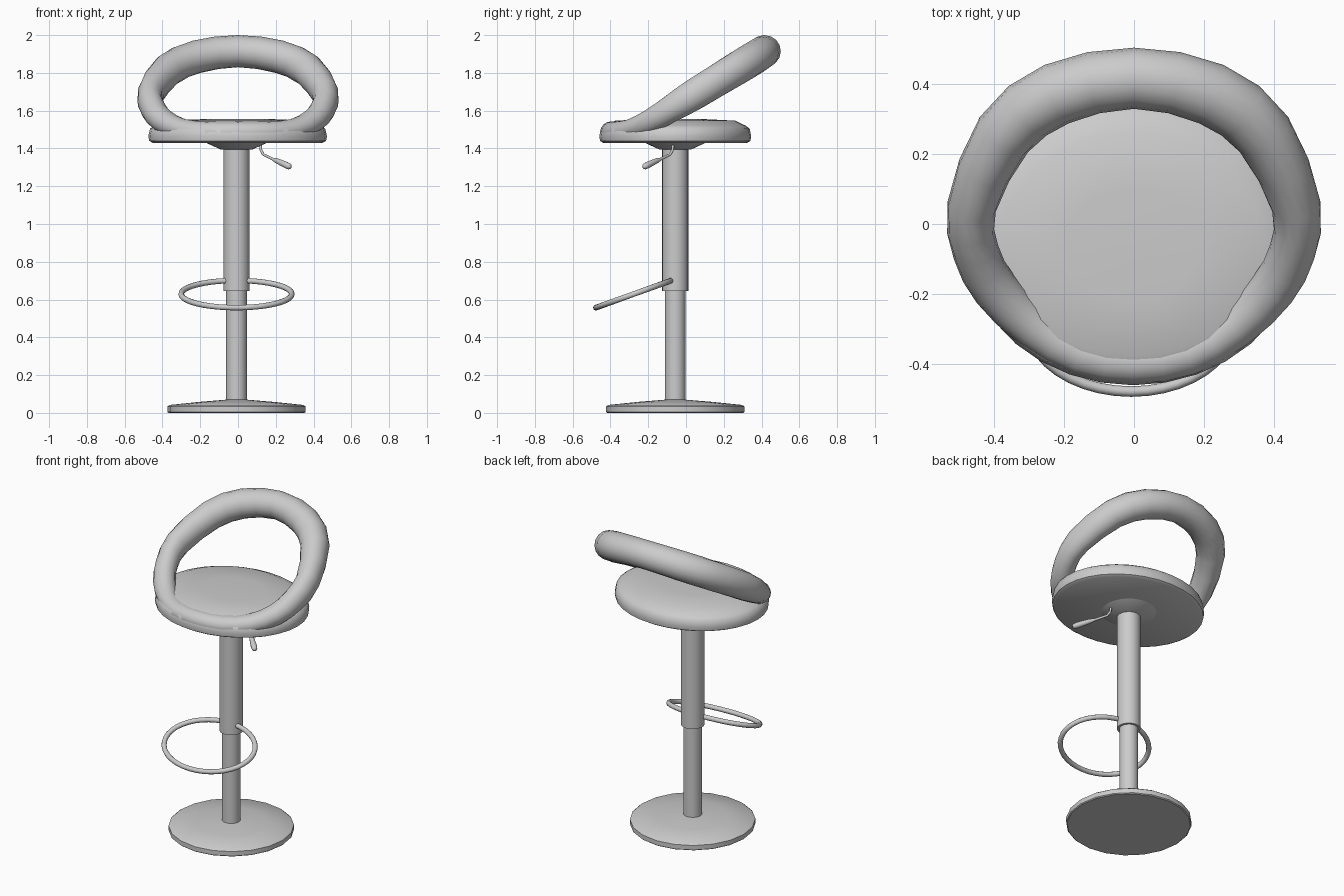
import bpy, bmesh
from math import sin, cos, pi
from mathutils import Vector

cube = bpy.data.objects.get("Cube")
if cube:
    bpy.data.objects.remove(cube, do_unlink=True)

grey = bpy.data.materials.new("light_grey")
grey.use_nodes = True
grey.diffuse_color = (0.6, 0.6, 0.6, 1)
grey.node_tree.nodes["Principled BSDF"].inputs["Base Color"].default_value = (0.6, 0.6, 0.6, 1)

CX, CY = -0.008, -0.057   # axis of the column


def finish(name, bm, angle):
    bmesh.ops.recalc_face_normals(bm, faces=bm.faces)
    mesh = bpy.data.meshes.new(name)
    bm.to_mesh(mesh)
    bm.free()
    mesh.materials.append(grey)
    obj = bpy.data.objects.new(name, mesh)
    bpy.context.collection.objects.link(obj)
    bpy.ops.object.select_all(action='DESELECT')
    obj.select_set(True)
    bpy.context.view_layer.objects.active = obj
    bpy.ops.object.shade_smooth_by_angle(angle=angle)
    return obj


def skin(name, rings, closed=False, angle=0.7):
    """Join rings of points with quads; cap the ends unless closed."""
    bm = bmesh.new()
    loops = [[bm.verts.new(p) for p in ring] for ring in rings]
    n = len(loops[0])
    pairs = list(zip(loops, loops[1:])) + ([(loops[-1], loops[0])] if closed else [])
    for a, b in pairs:
        for i in range(n):
            j = (i + 1) % n
            bm.faces.new((a[i], a[j], b[j], b[i]))
    if not closed:
        bm.faces.new(loops[0])
        bm.faces.new(loops[-1])
    return finish(name, bm, angle)


def lathe(name, profile, sides, scale=(1, 1), x=CX, angle=0.6):
    """Turn a (radius, z) profile about the column axis."""
    turn = [2 * pi * i / sides for i in range(sides)]
    return skin(name, [[(x + r * scale[0] * cos(a), CY + r * scale[1] * sin(a), z)
                        for a in turn] for r, z in profile], angle=angle)


def sweep(name, path, sides, up=(0, 0, 1), closed=False):
    """Sweep an ellipse along (x, y, z, side radius, up radius) points."""
    pts = [Vector(p[:3]) for p in path]
    count = len(pts)
    rings = []
    for k, p in enumerate(path):
        before = pts[(k - 1) % count] if closed else pts[max(k - 1, 0)]
        after = pts[(k + 1) % count] if closed else pts[min(k + 1, count - 1)]
        tangent = (after - before).normalized()
        side = tangent.cross(Vector(up)).normalized()
        top = side.cross(tangent)
        rings.append([pts[k] + side * (p[3] * cos(a)) + top * (p[4] * sin(a))
                      for a in (2 * pi * i / sides for i in range(sides))])
    return skin(name, rings, closed, angle=1.0)


def smooth_loop(path, steps):
    """Catmull-Rom subdivision of a closed path."""
    out, n = [], len(path)
    for k in range(n):
        a, b, c, d = (path[(k + o) % n] for o in (-1, 0, 1, 2))
        for s in range(steps):
            t = s / steps
            out.append([0.5 * (2 * q + (r - p) * t + (2 * p - 5 * q + 4 * r - w) * t * t
                               + (3 * q - p - 3 * r + w) * t ** 3)
                        for p, q, r, w in zip(a, b, c, d)])
    return out


# Base disc and telescopic column
lathe("base", [(0.36, 0), (0.366, 0.005), (0.366, 0.034), (0.355, 0.042),
               (0.2, 0.058), (0.055, 0.07)], 20)
lathe("lower_column", [(0.055, 0.06), (0.055, 0.7)], 24)
lathe("upper_column", [(0.069, 0.645), (0.069, 1.41)], 24)

# Seat cushion, slightly wider than deep, with its mounting cone
lathe("seat", [(0.05, 1.43), (0.95, 1.43), (0.99, 1.44), (1, 1.465), (0.98, 1.505),
               (0.93, 1.52), (0.79, 1.547), (0.4, 1.555), (0.02, 1.557)],
      32, (0.473, 0.402), x=-0.002, angle=0.8)
lathe("seat_mount", [(0.085, 1.395), (0.168, 1.433)], 24)

# Padded loop: the front roll rises along the arms into the backrest
half = [(0.22, 0.37, 1.885, 0.09, 0.088), (0.37, 0.255, 1.815, 0.085, 0.088),
        (0.462, 0.05, 1.69, 0.07, 0.083), (0.45, -0.08, 1.61, 0.066, 0.072),
        (0.395, -0.185, 1.545, 0.066, 0.064), (0.29, -0.29, 1.498, 0.062, 0.058),
        (0.155, -0.37, 1.487, 0.06, 0.056)]
back = (0, 0.415, 1.915, 0.087, 0.085)
front = (0, -0.395, 1.487, 0.06, 0.056)
loop = [back] + half + [front] + [(-p[0],) + p[1:] for p in reversed(half)]
sweep("backrest_loop", smooth_loop(loop, 2), 16, closed=True)

# Sloping oval footrest
sweep("footrest", [(CX + 0.293 * sin(a), -0.277 + 0.2 * cos(a), 0.629 + 0.072 * cos(a),
                    0.015, 0.015) for a in (2 * pi * i / 40 for i in range(40))],
      10, closed=True)

# Height lever with a swollen grip
lever = [(0.118, -0.068, 1.425, 0.007), (0.122, -0.072, 1.39, 0.007),
         (0.134, -0.084, 1.368, 0.007), (0.185, -0.135, 1.343, 0.008),
         (0.205, -0.155, 1.335, 0.014), (0.255, -0.203, 1.312, 0.018),
         (0.272, -0.219, 1.304, 0.016), (0.279, -0.226, 1.301, 0.007)]
sweep("height_lever", [p + (p[3],) for p in lever], 10, up=(1, 1, 0))
